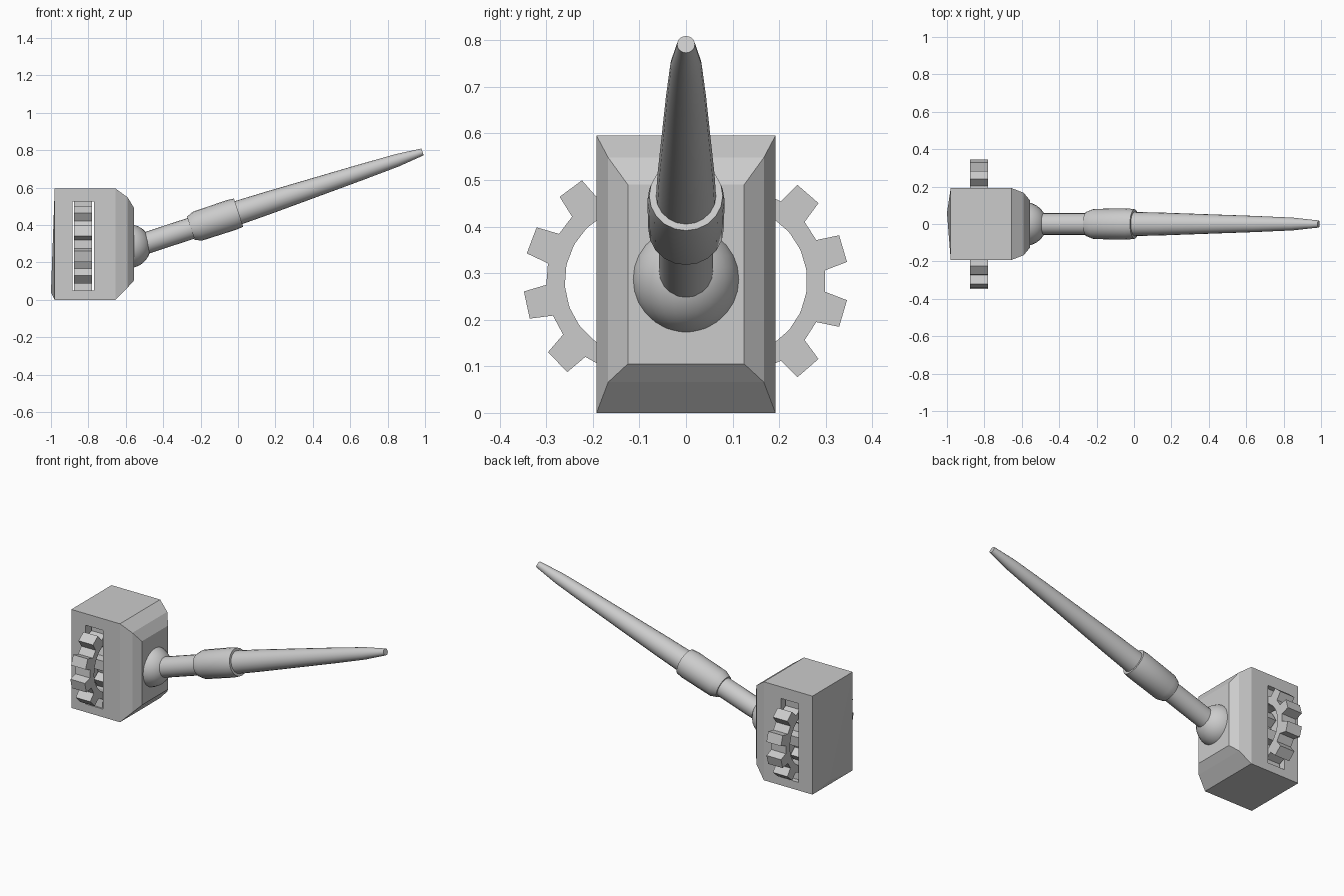
import bpy, bmesh
from math import pi, cos, sin
from mathutils import Vector

if "Cube" in bpy.data.objects:
    bpy.data.objects.remove(bpy.data.objects["Cube"])


def make(name, verts, faces, smooth=None):
    me = bpy.data.meshes.new(name)
    me.from_pydata(verts, [], faces)
    bm = bmesh.new()
    bm.from_mesh(me)
    bmesh.ops.recalc_face_normals(bm, faces=bm.faces[:])
    bm.to_mesh(me)
    bm.free()
    ob = bpy.data.objects.new(name, me)
    bpy.context.collection.objects.link(ob)
    bpy.ops.object.select_all(action='DESELECT')
    bpy.context.view_layer.objects.active = ob
    ob.select_set(True)
    if smooth:
        bpy.ops.object.shade_smooth_by_angle(angle=smooth)
    return ob


def loft(name, rings, smooth=None):
    n = len(rings[0])
    faces = [(k*n + i, k*n + (i+1) % n, (k+1)*n + (i+1) % n, (k+1)*n + i)
             for k in range(len(rings)-1) for i in range(n)]
    faces += [tuple(range(n)), tuple(range((len(rings)-1)*n, len(rings)*n))]
    return make(name, [v for r in rings for v in r], faces, smooth)


# housing: block with bevelled front
sections = [(-0.98, 0.192, 0, 0.595), (-0.655, 0.192, 0, 0.595),
            (-0.59, 0.167, 0.066, 0.548), (-0.555, 0.125, 0.105, 0.49)]
body = loft("housing", [[(x, -w, lo), (x, w, lo), (x, w, hi), (x, -w, hi)]
                        for x, w, lo, hi in sections])

# slightly bulged rear plate
edge = [(-0.98, -0.192, 0), (-0.98, 0.192, 0), (-0.98, 0.192, 0.595),
        (-0.98, 0.06, 0.595), (-0.98, -0.192, 0.595)]
make("rear_plate", edge + [(-1.0, 0.06, 0.04)],
     [(i, (i+1) % 5, 5) for i in range(5)] + [(0, 1, 2, 3, 4)])

# slot cut through both sides
bpy.ops.mesh.primitive_cube_add(size=1, location=(-0.8275, 0, 0.287))
cutter = bpy.context.object
cutter.name = "slot_cutter"
cutter.scale = (0.117, 0.6, 0.476)
cutter.hide_render = True
bpy.context.view_layer.objects.active = body
mod = body.modifiers.new("slot", 'BOOLEAN')
mod.operation = 'DIFFERENCE'
mod.solver = 'EXACT'
mod.object = cutter
bpy.ops.object.modifier_apply(modifier="slot")
bpy.data.objects.remove(cutter)


# toothed wheels, one on each side
def gear(name, yc, turn, teeth=11, zc=0.283):
    inner, outer = [], []
    step = 2*pi/teeth
    for i in range(teeth):
        a = turn + i*step
        for da, r in ((-0.17, 0.2), (-0.12, 0.249), (0.12, 0.249), (0.17, 0.2)):
            outer.append((yc + r*cos(a+da), zc + r*sin(a+da)))
            inner.append((yc + 0.16*cos(a+da), zc + 0.16*sin(a+da)))
    n = len(outer)
    loops = [(-0.877, outer), (-0.78, outer), (-0.78, inner), (-0.877, inner)]
    verts = [(x, y, z) for x, pts in loops for y, z in pts]
    faces = [(k*n + i, k*n + (i+1) % n, ((k+1) % 4)*n + (i+1) % n, ((k+1) % 4)*n + i)
             for k in range(4) for i in range(n)]
    return make(name, verts, faces)


gear("right_wheel", 0.1, pi/11)
gear("left_wheel", -0.1, pi + 0.21)

# ball mount
bpy.ops.mesh.primitive_uv_sphere_add(segments=24, ring_count=14, radius=0.117,
                                     location=(-0.583, 0, 0.287))
bpy.context.object.name = "ball_mount"
bpy.ops.object.shade_smooth_by_angle(angle=0.7)

# tilted barrel, sleeve and neck, turned around one axis
start = Vector((-0.55, 0, 0.284))
axis = (Vector((0.987, 0, 0.791)) - start).normalized()
up = Vector((-axis.z, 0, axis.x))


def turned(name, profile, n=20):
    rings = []
    for x, r in profile:
        c = start + axis*((x - start.x)/axis.x)
        rings.append([c + Vector((0, 1, 0))*r*cos(2*pi*i/n) + up*r*sin(2*pi*i/n)
                      for i in range(n)])
    return loft(name, rings, 0.6)


turned("neck", [(-0.54, 0.058), (-0.2, 0.058)])
turned("sleeve", [(-0.252, 0.066), (-0.215, 0.081), (-0.03, 0.083), (0.003, 0.079)])
turned("barrel", [(-0.02, 0.065), (0.15, 0.061), (0.4, 0.052), (0.65, 0.043),
                  (0.85, 0.034), (0.95, 0.023), (0.987, 0.019)])
